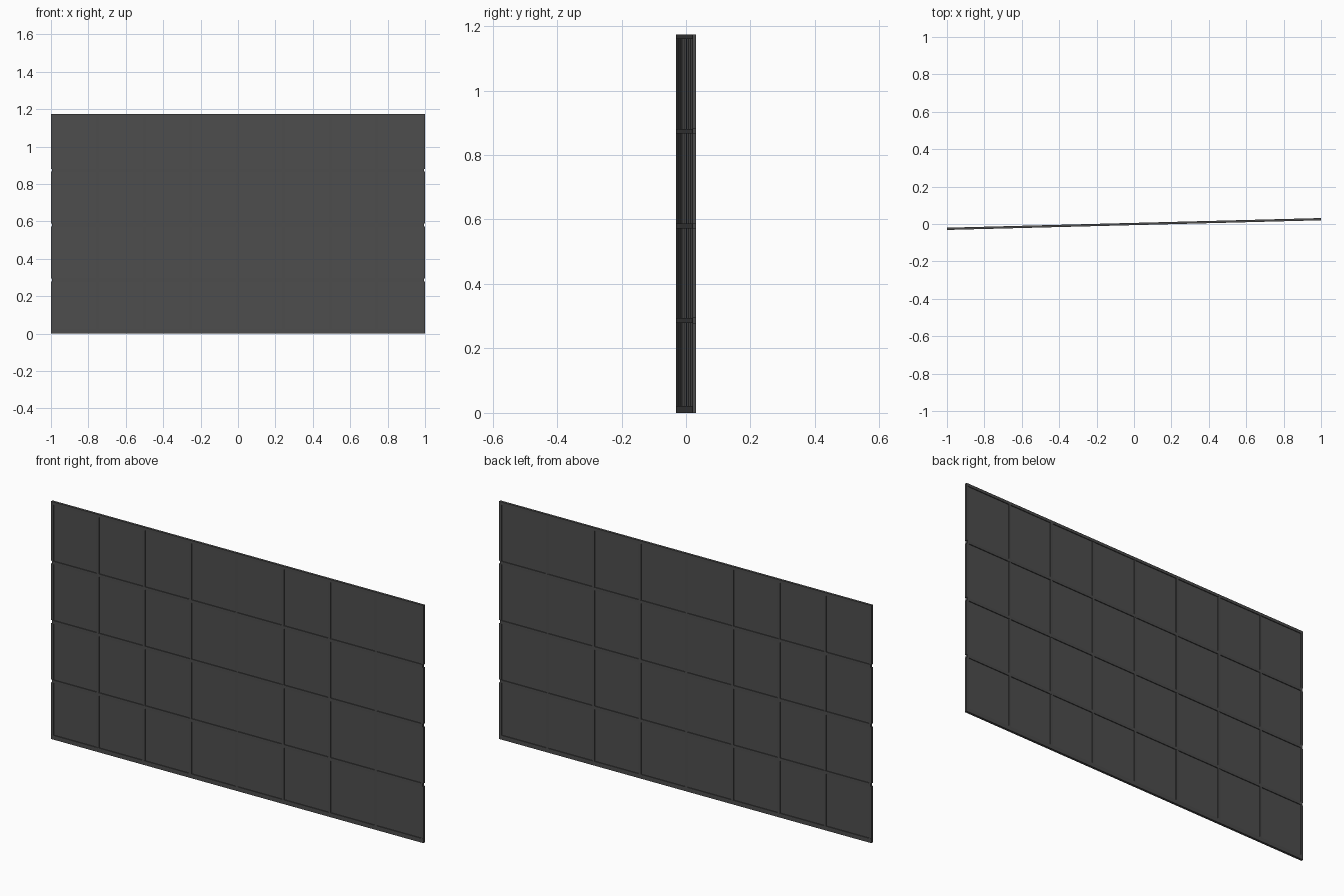
import bpy, math
from mathutils import Matrix

if "Cube" in bpy.data.objects:
    bpy.data.objects.remove(bpy.data.objects["Cube"])

TURN = Matrix.Rotation(math.atan(0.0258), 4, 'Z')   # whole wall is turned slightly


def material(name, v):
    m = bpy.data.materials.new(name)
    m.diffuse_color = (v, v, v, 1)
    m.use_nodes = True
    m.node_tree.nodes["Principled BSDF"].inputs["Base Color"].default_value = m.diffuse_color
    return m


FRAME = material("frame dark grey", 0.072)
PANE = material("pane dark grey", 0.076)


def box(name, x0, x1, z0, z1, depth, mat):
    bpy.ops.mesh.primitive_cube_add(size=1)
    o = bpy.context.object
    o.name = name
    place = Matrix.Translation(((x0 + x1) / 2, 0, (z0 + z1) / 2))
    size = Matrix.Diagonal((x1 - x0, depth, z1 - z0, 1))
    o.data.transform(TURN @ place @ size)
    o.data.materials.append(mat)
    return o


# horizontal rails: bottom, three middle, top
rails = [(0, 0.021), (0.279, 0.294), (0.572, 0.588), (0.866, 0.881), (1.160, 1.174)]
for i, (a, b) in enumerate(rails):
    end = 1.0 if i in (0, 4) else 0.995
    box("horizontal_rail", -end, end, a, b, 0.012, FRAME)

# vertical bars: edge bars plus seven mullions, cut between the rails
W = 0.013
bars = [-1 + W / 2] + [-0.004 + 0.2488 * k for k in range(-3, 4)] + [1 - W / 2]
for r in range(4):
    z0, z1 = rails[r][1], rails[r + 1][0]
    for x in bars:
        box("vertical_bar", x - W / 2, x + W / 2, z0, z1, 0.011, FRAME)
    # glass panes between the bars
    for xa, xb in zip(bars, bars[1:]):
        box("pane", xa + W / 2, xb - W / 2, z0, z1, 0.004, PANE)
